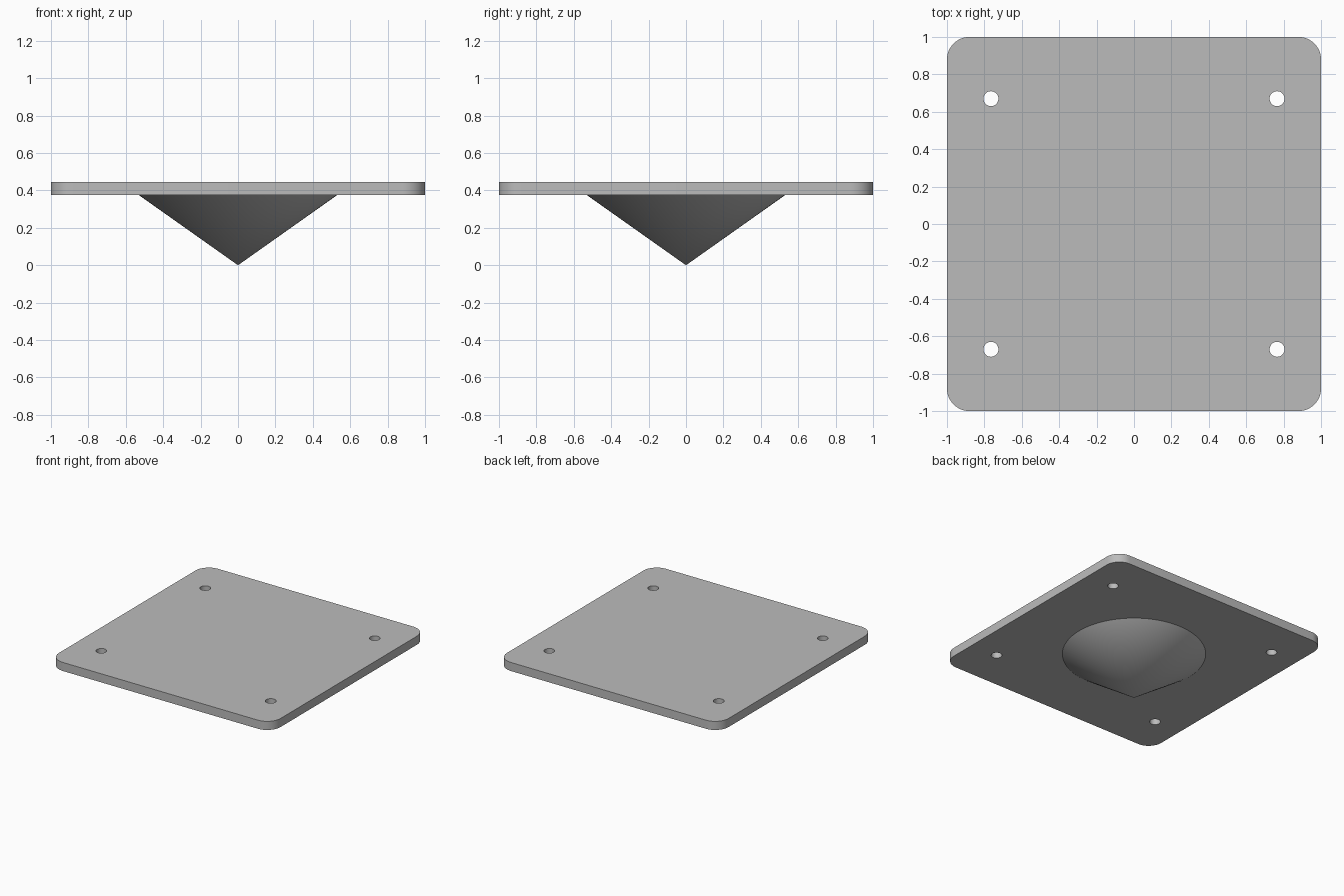
import bpy
import bmesh
import math
from mathutils import Matrix

PLATE_BOTTOM, PLATE_TOP = 0.375, 0.445
CORNER_RADIUS = 0.12
HOLE_X, HOLE_Y, HOLE_RADIUS = 0.765, 0.67, 0.04
CONE_RADIUS = 0.53

cube = bpy.data.objects.get("Cube")
if cube:
    bpy.data.objects.remove(cube, do_unlink=True)

# Single grey finish
grey = bpy.data.materials.new("plain_grey")
grey.use_nodes = True
colour = (0.5, 0.5, 0.5, 1)
grey.diffuse_color = colour
grey.node_tree.nodes["Principled BSDF"].inputs["Base Color"].default_value = colour


def make_object(name, bm):
    mesh = bpy.data.meshes.new(name)
    bm.to_mesh(mesh)
    bm.free()
    mesh.materials.append(grey)
    obj = bpy.data.objects.new(name, mesh)
    bpy.context.collection.objects.link(obj)
    return obj


def smooth(obj):
    bpy.ops.object.select_all(action="DESELECT")
    obj.select_set(True)
    bpy.context.view_layer.objects.active = obj
    bpy.ops.object.shade_smooth_by_angle(angle=math.radians(30))


# Square plate with rounded vertical corners
middle = (PLATE_BOTTOM + PLATE_TOP) / 2
bm = bmesh.new()
bmesh.ops.create_cube(bm, size=1, matrix=Matrix.Translation((0, 0, middle))
                      @ Matrix.Diagonal((2, 2, PLATE_TOP - PLATE_BOTTOM, 1)))
uprights = [e for e in bm.edges
            if abs(e.verts[0].co.z - e.verts[1].co.z) > 0.01]
bmesh.ops.bevel(bm, geom=uprights, offset=CORNER_RADIUS, segments=12,
                profile=0.5, affect="EDGES")
plate = make_object("mounting_plate", bm)

# Four screw holes through the plate
bm = bmesh.new()
for sx in (-1, 1):
    for sy in (-1, 1):
        bmesh.ops.create_cone(
            bm, cap_ends=True, segments=32, radius1=HOLE_RADIUS,
            radius2=HOLE_RADIUS, depth=0.2,
            matrix=Matrix.Translation((sx * HOLE_X, sy * HOLE_Y, middle)))
cutter = make_object("hole_cutter", bm)
cutter.hide_render = True
cut = plate.modifiers.new("screw_holes", "BOOLEAN")
cut.operation = "DIFFERENCE"
cut.solver = "EXACT"
cut.object = cutter
bpy.context.view_layer.objects.active = plate
bpy.ops.object.modifier_apply(modifier=cut.name)
bpy.data.objects.remove(cutter, do_unlink=True)
smooth(plate)

# Downward-pointing cone, open where it meets the plate
bm = bmesh.new()
bmesh.ops.create_cone(bm, cap_ends=False, segments=96, radius1=0,
                      radius2=CONE_RADIUS, depth=PLATE_BOTTOM,
                      matrix=Matrix.Translation((0, 0, PLATE_BOTTOM / 2)))
bmesh.ops.remove_doubles(bm, verts=bm.verts, dist=0.0001)
bmesh.ops.recalc_face_normals(bm, faces=bm.faces)
# An open cone's outside faces point down
if sum(f.normal.z for f in bm.faces) > 0:
    bmesh.ops.reverse_faces(bm, faces=bm.faces)
smooth(make_object("centre_cone", bm))
